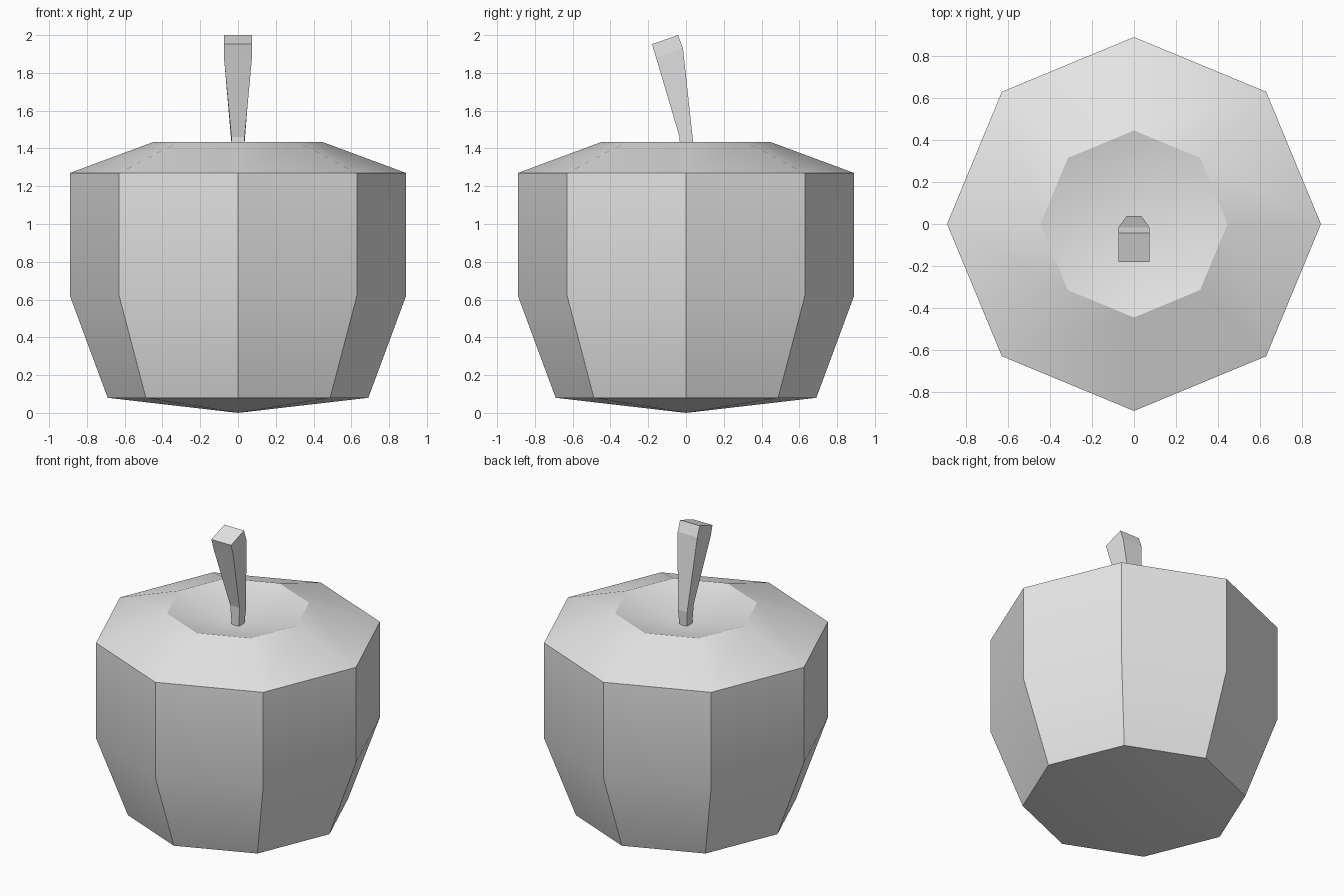
import bpy
import bmesh
from math import cos, sin, pi, radians

SIDES = 8

cube = bpy.data.objects.get("Cube")
if cube:
    bpy.data.objects.remove(cube, do_unlink=True)

grey = bpy.data.materials.new("plain_grey")
grey.use_nodes = True
colour = (0.8, 0.8, 0.8, 1)
grey.diffuse_color = colour
grey.node_tree.nodes["Principled BSDF"].inputs["Base Color"].default_value = colour


def bridge(bm, lower, upper):
    """Join two rings of equal length with quads."""
    n = len(lower)
    for i in range(n):
        j = (i + 1) % n
        bm.faces.new((lower[i], lower[j], upper[j], upper[i]))


def finish(bm, name):
    bmesh.ops.recalc_face_normals(bm, faces=bm.faces)
    mesh = bpy.data.meshes.new(name)
    bm.to_mesh(mesh)
    bm.free()
    mesh.materials.append(grey)
    obj = bpy.data.objects.new(name, mesh)
    bpy.context.collection.objects.link(obj)
    return obj


# Fruit body: eight-sided lathe with a pointed base and a hollow top
profile = [(0.69, 0.08), (0.89, 0.62), (0.89, 1.27), (0.445, 1.435)]
bm = bmesh.new()
rings = []
for radius, z in profile:
    rings.append([bm.verts.new((radius * cos(2 * pi * i / SIDES),
                                radius * sin(2 * pi * i / SIDES), z))
                  for i in range(SIDES)])
for lower, upper in zip(rings, rings[1:]):
    bridge(bm, lower, upper)
base_tip = bm.verts.new((0, 0, 0))
hollow = bm.verts.new((0, 0, 1.32))
for ring, tip in ((rings[0], base_tip), (rings[-1], hollow)):
    for i in range(SIDES):
        bm.faces.new((ring[i], ring[(i + 1) % SIDES], tip))
body = finish(bm, "fruit_body")
bpy.ops.object.select_all(action='DESELECT')
body.select_set(True)
bpy.context.view_layer.objects.active = body
bpy.ops.object.shade_smooth_by_angle(angle=radians(30))

# Stem: square section, flaring and leaning forward
# each section: half width, front (y, z), back (y, z)
sections = [
    (0.025, (-0.028, 1.30), (0.028, 1.30)),
    (0.035, (-0.034, 1.46), (0.038, 1.43)),
    (0.074, (-0.158, 1.88), (-0.016, 1.93)),
    (0.074, (-0.18, 1.952), (-0.042, 2.0)),
]
bm = bmesh.new()
rings = []
for w, (fy, fz), (by, bz) in sections:
    corners = [(-w, fy, fz), (w, fy, fz), (w, by, bz), (-w, by, bz)]
    rings.append([bm.verts.new(c) for c in corners])
for lower, upper in zip(rings, rings[1:]):
    bridge(bm, lower, upper)
bm.faces.new(rings[0])
bm.faces.new(rings[-1])
finish(bm, "stem")
